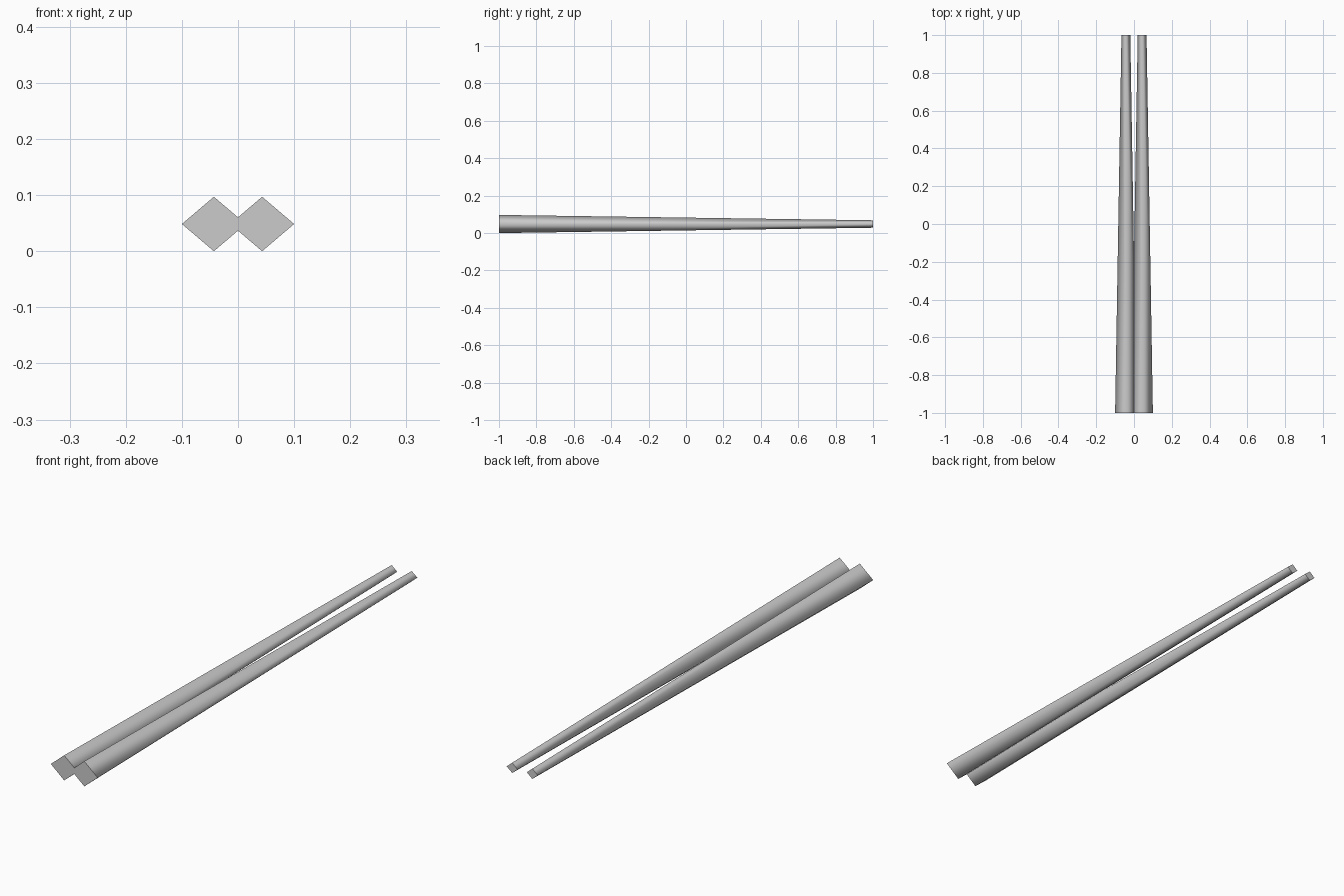
import bpy, bmesh
from math import radians
from mathutils import Matrix

if "Cube" in bpy.data.objects:
    bpy.data.objects.remove(bpy.data.objects["Cube"])

HALF_W, HALF_H = 0.057, 0.0485   # diamond section at the thick end
TIP = 0.41                       # tip size relative to the thick end
OFFSET = 0.043                   # sideways distance from the centre


def stick(name, x):
    # Four-sided tapered bar along y, corners pointing up, down and sideways
    bm = bmesh.new()
    bmesh.ops.create_cone(bm, cap_ends=True, segments=4,
                          radius1=1.0, radius2=TIP, depth=2.0)
    bm.transform(Matrix.Translation((x, 0, HALF_H))
                 @ Matrix.Diagonal((HALF_W, 1, HALF_H, 1))
                 @ Matrix.Rotation(radians(-90), 4, 'X'))
    bm.normal_update()
    # Soft shading round the sides, flat end caps
    for f in bm.faces:
        cap = abs(f.normal.y) > 0.9
        f.smooth = not cap
        if cap:
            for e in f.edges:
                e.smooth = False
    mesh = bpy.data.meshes.new(name)
    bm.to_mesh(mesh)
    bm.free()
    obj = bpy.data.objects.new(name, mesh)
    bpy.context.collection.objects.link(obj)


# Pair of sticks, touching at the thick ends
for side, sign in (("left", -1), ("right", 1)):
    stick(side + "_chopstick", sign * OFFSET)
